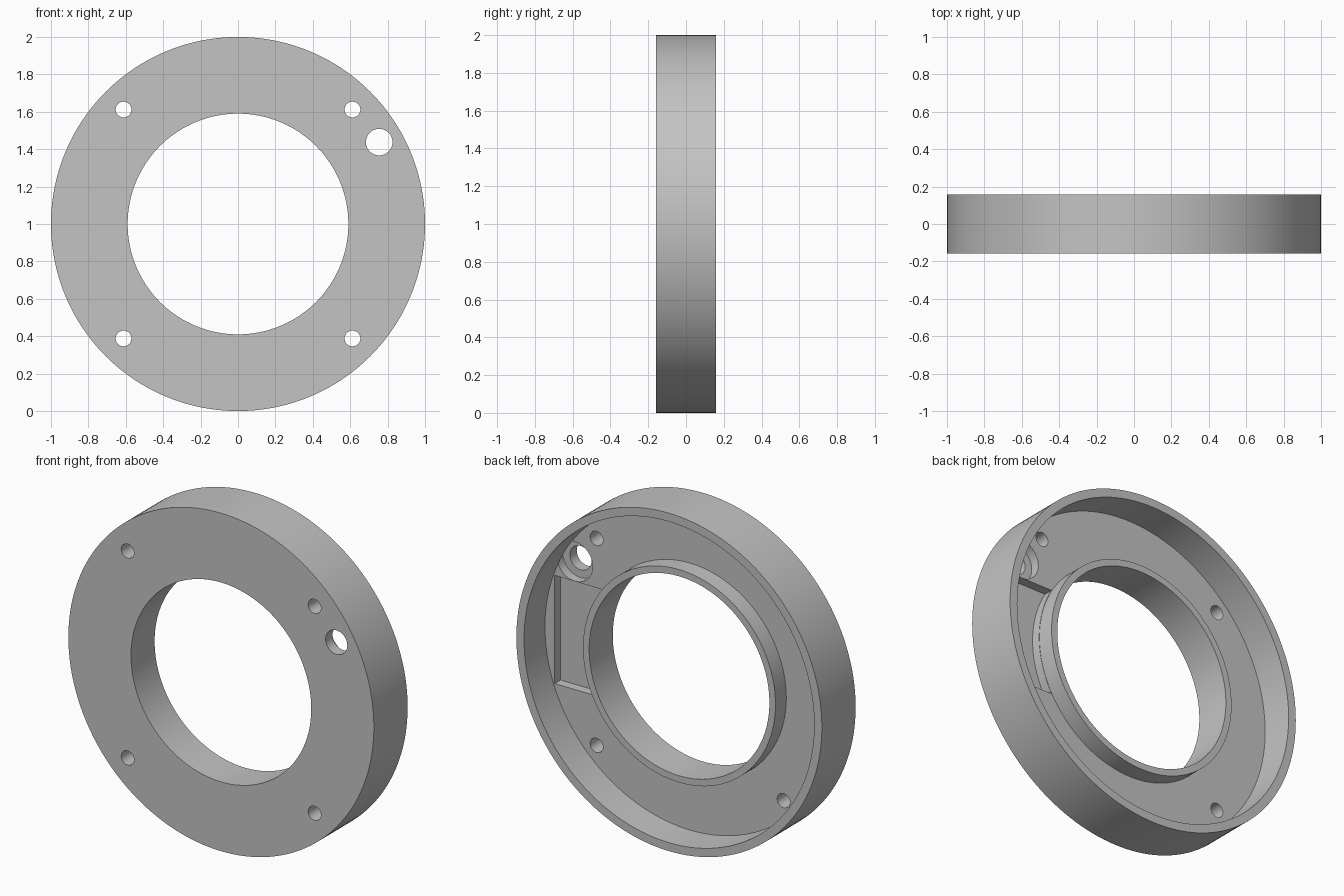
import bpy, bmesh
from math import sin, cos, pi, radians, asin
from mathutils import Matrix, Vector

if "Cube" in bpy.data.objects:
    bpy.data.objects.remove(bpy.data.objects["Cube"])

BACK, FRONT = 0.158, -0.158      # overall thickness along y
FLOOR, LIP_TOP = -0.038, 0.063   # recessed floor and inner lip height
POCKET = -0.093                  # bottom of pocket and counterbore
R_OUT, R_WALL, R_LIP, R_IN = 1.0, 0.95, 0.63, 0.59
CENTRE = Vector((0, 0, 1))

grey = bpy.data.materials.new("plain_grey")
grey.use_nodes = True
colour = (0.55, 0.55, 0.55, 1)
grey.diffuse_color = colour
grey.node_tree.nodes["Principled BSDF"].inputs["Base Color"].default_value = colour


def finish(bm, name):
    bmesh.ops.recalc_face_normals(bm, faces=bm.faces)
    mesh = bpy.data.meshes.new(name)
    bm.to_mesh(mesh)
    bm.free()
    obj = bpy.data.objects.new(name, mesh)
    bpy.context.collection.objects.link(obj)
    mesh.materials.append(grey)
    obj.location = CENTRE
    return obj


def lathe(name, profile, steps=160):
    """Revolve a closed (radius, y) profile around the y axis."""
    bm = bmesh.new()
    rings = [[bm.verts.new((r * cos(2 * pi * i / steps), y, r * sin(2 * pi * i / steps)))
              for r, y in profile] for i in range(steps)]
    n = len(profile)
    for i in range(steps):
        a, b = rings[i], rings[(i + 1) % steps]
        for j in range(n):
            k = (j + 1) % n
            bm.faces.new((a[j], a[k], b[k], b[j]))
    return finish(bm, name)


def prism(name, outline, y0, y1):
    """Extrude an (x, z) outline from y0 to y1."""
    bm = bmesh.new()
    face = bm.faces.new([bm.verts.new((x, y0, z)) for x, z in outline])
    out = bmesh.ops.extrude_face_region(bm, geom=[face])
    verts = [v for v in out["geom"] if isinstance(v, bmesh.types.BMVert)]
    bmesh.ops.translate(bm, verts=verts, vec=(0, y1 - y0, 0))
    return finish(bm, name)


def circle(x, z, r, steps=48):
    return [(x + r * cos(2 * pi * i / steps), z + r * sin(2 * pi * i / steps))
            for i in range(steps)]


# Ring housing with outer wall, recessed back floor and low inner lip
housing = lathe("ring_housing", [
    (R_IN, FRONT), (R_OUT, FRONT), (R_OUT, BACK), (R_WALL, BACK),
    (R_WALL, FLOOR), (R_LIP, FLOOR), (R_LIP, LIP_TOP), (R_IN, LIP_TOP)])

# Four screw holes
cutters = [prism("screw_hole_cutter", circle(sx * 0.612, sz * 0.612, 0.042), -0.3, 0.3)
           for sx in (-1, 1) for sz in (-1, 1)]

# Cable hole with a wider counterbore sunk into the floor
cutters.append(prism("cable_hole_cutter", circle(0.755, 0.438, 0.071), -0.3, 0))
cutters.append(prism("counterbore_cutter", circle(0.755, 0.438, 0.117), POCKET, FLOOR + 0.001))

# Shallow pocket that ends against the lip
half, edge, r = 0.32, 0.886, R_LIP + 0.002
top = asin(half / r)
arc = [top - 2 * top * i / 24 for i in range(25)]
cutters.append(prism("pocket_cutter",
                     [(edge, -half), (edge, half)] + [(r * cos(a), r * sin(a)) for a in arc],
                     POCKET, FLOOR + 0.01))

bpy.context.view_layer.objects.active = housing
for cutter in cutters:
    cutter.hide_render = True
    mod = housing.modifiers.new("cut", 'BOOLEAN')
    mod.operation = 'DIFFERENCE'
    mod.solver = 'EXACT'
    mod.object = cutter
    bpy.ops.object.modifier_apply(modifier=mod.name)
    bpy.data.objects.remove(cutter)

# Smooth round walls, crisp edges
bpy.ops.object.select_all(action='DESELECT')
housing.select_set(True)
bpy.ops.object.shade_smooth_by_angle(angle=radians(30))
